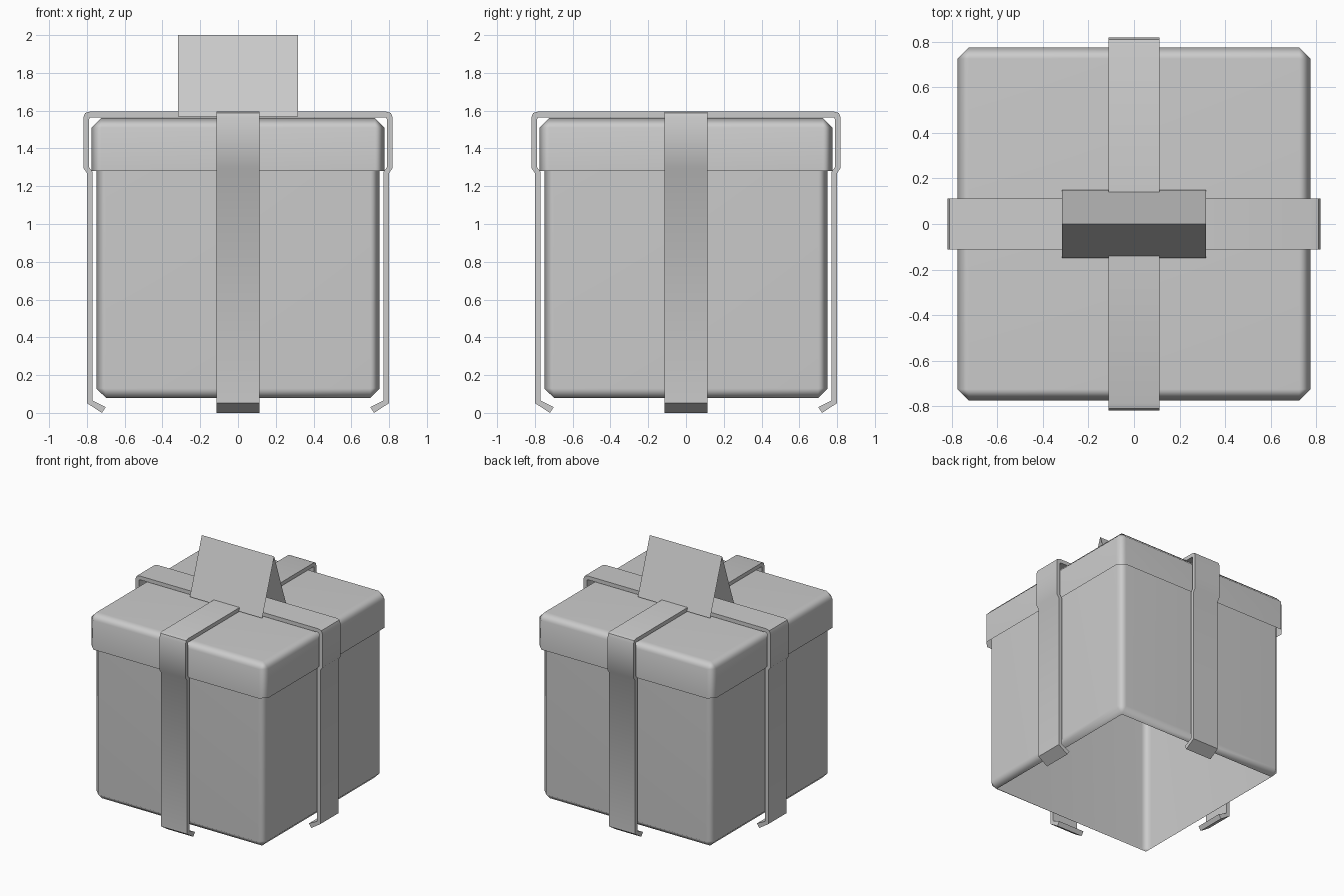
import bpy, bmesh, math

if "Cube" in bpy.data.objects:
    bpy.data.objects.remove(bpy.data.objects["Cube"])


def finish(name, bm, angle=None):
    bmesh.ops.recalc_face_normals(bm, faces=bm.faces)
    me = bpy.data.meshes.new(name)
    bm.to_mesh(me)
    bm.free()
    ob = bpy.data.objects.new(name, me)
    bpy.context.collection.objects.link(ob)
    if angle:
        bpy.ops.object.select_all(action='DESELECT')
        ob.select_set(True)
        bpy.context.view_layer.objects.active = ob
        bpy.ops.object.shade_smooth_by_angle(angle=math.radians(angle))
    return ob


def shell(name, half, z0, z1, open_bottom_bevel, open_top=False):
    """Chamfered box with an open underside."""
    bm = bmesh.new()
    bmesh.ops.create_cube(bm, size=1)
    for v in bm.verts:
        v.co.x *= 2 * half
        v.co.y *= 2 * half
        v.co.z = z1 if v.co.z > 0 else z0
    edges = []
    for e in bm.edges:
        low = all(abs(v.co.z - z0) < 1e-5 for v in e.verts)
        high = all(abs(v.co.z - z1) < 1e-5 for v in e.verts)
        if (low and not open_bottom_bevel) or (high and open_top):
            continue
        edges.append(e)
    bmesh.ops.bevel(bm, geom=edges, offset=0.05, segments=1,
                    profile=0.5, affect='EDGES')
    bm.normal_update()
    gone = [f for f in bm.faces if abs(f.normal.z) > 0.99 and
            (f.calc_center_median().z < (z0 + z1) / 2 or open_top)]
    bmesh.ops.delete(bm, geom=gone, context='FACES')
    ob = finish(name, bm, 50)
    mod = ob.modifiers.new("flat_sides", 'WEIGHTED_NORMAL')
    mod.keep_sharp = True
    return ob


# Box and lid
shell("box_body", 0.75, 0.08, 1.50, True, open_top=True)
shell("box_lid", 0.775, 1.28, 1.56, False)

# Ribbon section, right half: outer line then inner line, top to bottom
OUTER = [(0.785, 1.595), (0.81, 1.587), (0.818, 1.565), (0.818, 1.295),
         (0.80, 1.27), (0.80, 0.052), (0.72, 0.0)]
INNER = [(0.78, 1.565), (0.786, 1.563), (0.788, 1.555), (0.788, 1.30),
         (0.77, 1.275), (0.77, 0.066), (0.70, 0.031)]


def ribbon(name, turn):
    bm = bmesh.new()
    outer = [(-x, z) for x, z in reversed(OUTER)] + OUTER
    inner = [(-x, z) for x, z in reversed(INNER)] + INNER
    rows = []
    for (ox, oz), (ix, iz) in zip(outer, inner):
        rows.append([bm.verts.new(p) for p in (
            (ox, -0.113, oz), (ox, 0.113, oz),
            (ix, 0.113, iz), (ix, -0.113, iz))])
    for a, b in zip(rows, rows[1:]):
        for i in range(4):
            j = (i + 1) % 4
            bm.faces.new((a[i], a[j], b[j], b[i]))
    bm.faces.new(rows[0])
    bm.faces.new(rows[-1])
    ob = finish(name, bm, 40)
    ob.rotation_euler.z = turn
    return ob


ribbon("ribbon_across", 0)
ribbon("ribbon_front_to_back", math.pi / 2)

# Folded card tent standing on the ribbon crossing
bm = bmesh.new()
rows = [[bm.verts.new((x, y, z)) for x in (-0.317, 0.317)]
        for y, z in ((-0.15, 1.568), (0, 2.0), (0.15, 1.568))]
for a, b in zip(rows, rows[1:]):
    bm.faces.new((a[0], a[1], b[1], b[0]))
finish("bow_tent", bm)
